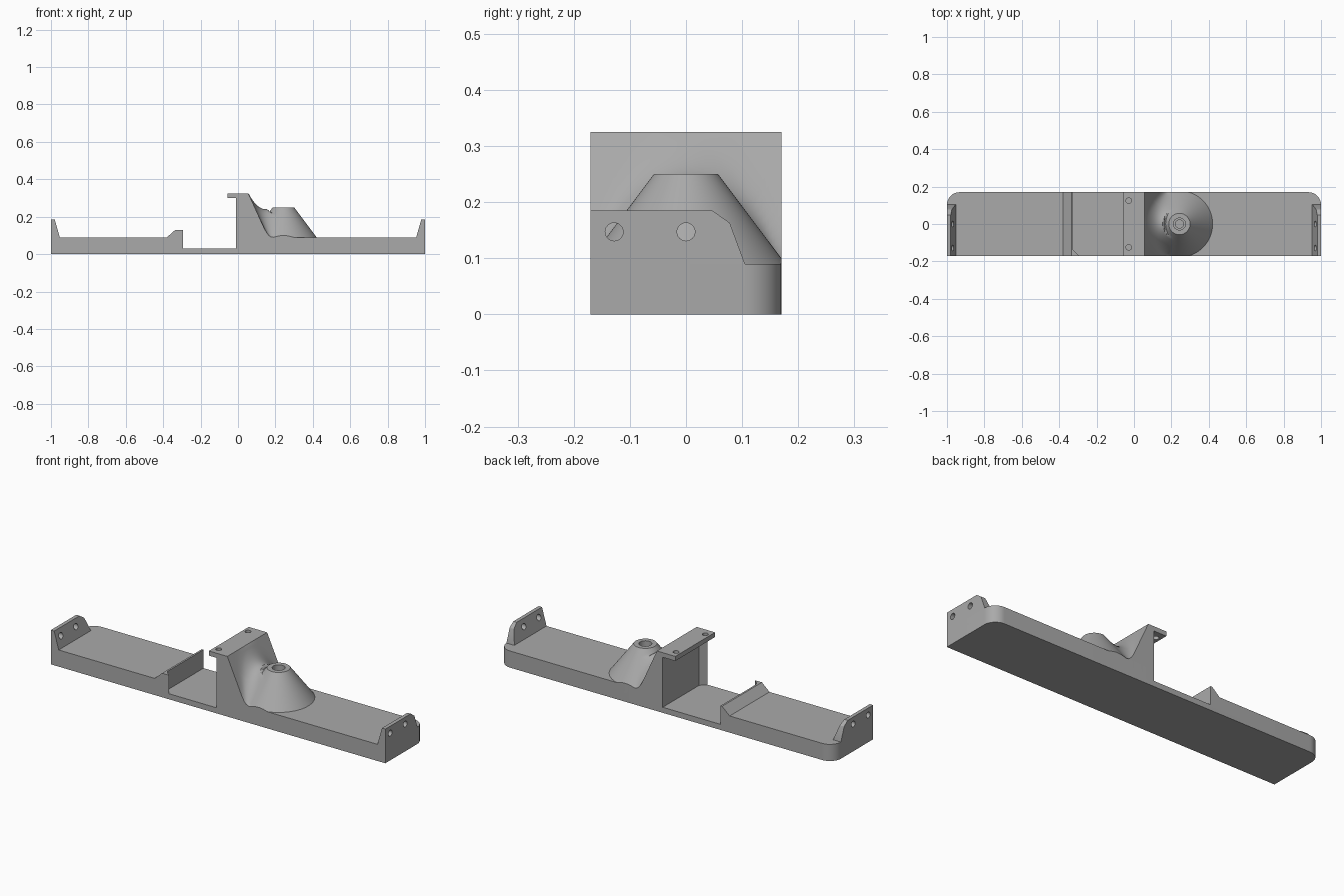
import bpy
import bmesh
from math import cos, sin, pi, atan2, hypot
from mathutils import Matrix, Vector

old = bpy.data.objects.get("Cube")
if old:
    bpy.data.objects.remove(old, do_unlink=True)

grey = bpy.data.materials.new("plain grey")
grey.use_nodes = True
COLOUR = (0.4, 0.4, 0.4, 1)
grey.diffuse_color = COLOUR
grey.node_tree.nodes["Principled BSDF"].inputs["Base Color"].default_value = COLOUR

HALF = 0.17      # half depth of the bracket
DECK = 0.09      # top of the base


def finish(name, bm):
    bmesh.ops.recalc_face_normals(bm, faces=bm.faces[:])
    mesh = bpy.data.meshes.new(name)
    bm.to_mesh(mesh)
    bm.free()
    mesh.materials.append(grey)
    obj = bpy.data.objects.new(name, mesh)
    bpy.context.collection.objects.link(obj)
    return obj


def prism(name, points, place, low, high):
    """Extrude a closed 2D outline; place(u, v, w) gives the 3D point."""
    bm = bmesh.new()
    ends = [[bm.verts.new(place(u, v, w)) for u, v in points] for w in (low, high)]
    for end in ends:
        bm.faces.new(end)
    for i in range(len(points)):
        j = (i + 1) % len(points)
        bm.faces.new((ends[0][i], ends[0][j], ends[1][j], ends[1][i]))
    return finish(name, bm)


def drill(name, centre, radius, axis):
    bm = bmesh.new()
    turn = Vector((0, 0, 1)).rotation_difference(Vector(axis)).to_matrix().to_4x4()
    bmesh.ops.create_cone(bm, cap_ends=True, segments=24, radius1=radius, radius2=radius,
                          depth=0.2, matrix=Matrix.Translation(centre) @ turn)
    return finish(name, bm)


def carve(obj, cutters):
    for cutter in cutters:
        mod = obj.modifiers.new("cut", "BOOLEAN")
        mod.operation, mod.solver, mod.object = "DIFFERENCE", "EXACT", cutter
    graph = bpy.context.evaluated_depsgraph_get()
    mesh = bpy.data.meshes.new_from_object(obj.evaluated_get(graph))
    obj.modifiers.clear()
    obj.data = mesh


def smooth(obj, angle):
    bpy.ops.object.select_all(action="DESELECT")
    obj.select_set(True)
    bpy.context.view_layer.objects.active = obj
    bpy.ops.object.shade_smooth_by_angle(angle=angle)


def plan(u, v, w):
    return (u, v, w)


def side(u, v, w):
    return (u, w, v)


# Base with rounded back corners
R = 0.067
outline = [(-1, -HALF), (1, -HALF)]
for sx, start in ((1, 0), (-1, pi / 2)):
    for i in range(13):
        a = start + i * pi / 24
        outline.append((sx * (1 - R) + R * cos(a), HALF - R + R * sin(a)))
base = prism("base", outline, plan, 0, DECK)

# Pillar with top flange, and the low ridge facing it
pillar = prism("pillar", [(-0.055, -HALF), (0.055, -HALF), (0.055, HALF), (-0.055, HALF)],
               plan, 0.05, 0.325)
ridge = prism("ridge", [(-0.38, DECK), (-0.38, 0.05), (-0.29, 0.05), (-0.29, 0.13), (-0.335, 0.13)],
              side, -HALF, HALF)

# Slot between them, narrowing at the front
slot = prism("slot_cutter", [(0.02, 0.3), (0.02, -0.14), (-0.01, -HALF), (-0.01, -0.3),
                             (-0.295, -0.3), (-0.295, -HALF), (-0.325, -0.14), (-0.325, 0.3)],
             plan, 0.03, 0.3)
flange_holes = [drill("flange_cutter", (-0.028, y, 0.3), 0.015, (0, 0, 1))
                for y in (-0.125, 0.125)]
cutters = [slot] + flange_holes
carve(base, [slot])
carve(ridge, [slot])
carve(pillar, cutters)
smooth(base, 0.5)
smooth(pillar, 0.5)

# End tabs with sloped inner faces and screw holes
tab_outline = [(-HALF, 0.05), (-HALF, 0.185), (0.047, 0.185), (0.078, 0.163),
               (0.105, DECK), (0.105, 0.05)]
for s, name in ((1, "left_end_tab"), (-1, "right_end_tab")):
    def tab_place(u, v, w):
        return (s * (1 if w else 0.953 + (v - DECK) * 0.284), u, v)
    tab = prism(name, tab_outline, tab_place, 0, 1)
    holes = [drill("tab_cutter", (s, y, 0.147), 0.016, (1, 0, 0)) for y in (-0.128, 0)]
    carve(tab, holes)
    smooth(tab, 0.5)
    cutters += holes

for cutter in cutters:
    bpy.data.objects.remove(cutter, do_unlink=True)

# Conical boss blending into the sloped side of the pillar
CX, EDGE, TOP, RIM = 0.243, 0.055, 0.25, 0.057
FOOT = RIM + (TOP - DECK) / 1.33


def height(x, y, r):
    cone = max(TOP - 1.33 * (r - RIM), DECK)
    slope = 0.325 - 2.2 * (x - EDGE)
    k = 0.05 + 0.25 * (1 - (y / HALF) ** 2)
    k *= min(1, (r - RIM) / 0.03) + 1e-4
    h = max(k - abs(cone - slope), 0) / k
    if x > CX + 0.02:
        h = 0
    return min(max(cone, slope) + h * h * k / 4, 0.325)


corner = atan2(HALF, EDGE - CX)
angles = sorted([i * pi / 60 for i in range(-59, 61)] + [corner, -corner])
STEPS = 24
bm = bmesh.new()
rings = []
# stepped screw hole from its floor up to the rim
for r, z in ((0.022, 0.12), (0.022, 0.22), (0.032, 0.22), (0.032, TOP)):
    rings.append([bm.verts.new((CX + r * cos(a), r * sin(a), z)) for a in angles])
# blended flank
for step in range(STEPS + 1):
    ring = []
    for a in angles:
        c, s = cos(a), sin(a)
        reach = HALF / max(abs(s), 1e-6)
        if c < 0:
            reach = min(reach, (EDGE - CX) / c)
        else:
            reach = min(reach, FOOT)
        r = RIM + (reach - RIM) * step / STEPS
        x, y = CX + r * c, r * s
        ring.append(bm.verts.new((x, y, height(x, y, r))))
    rings.append(ring)
rings.append([bm.verts.new((v.co.x, v.co.y, 0.05)) for v in rings[-1]])
for inner, outer in zip(rings, rings[1:]):
    for i in range(len(angles)):
        j = (i + 1) % len(angles)
        bm.faces.new((inner[i], inner[j], outer[j], outer[i]))
bm.faces.new(rings[0])
bm.faces.new(rings[-1])
boss = finish("conical_boss", bm)
smooth(boss, 0.6)
